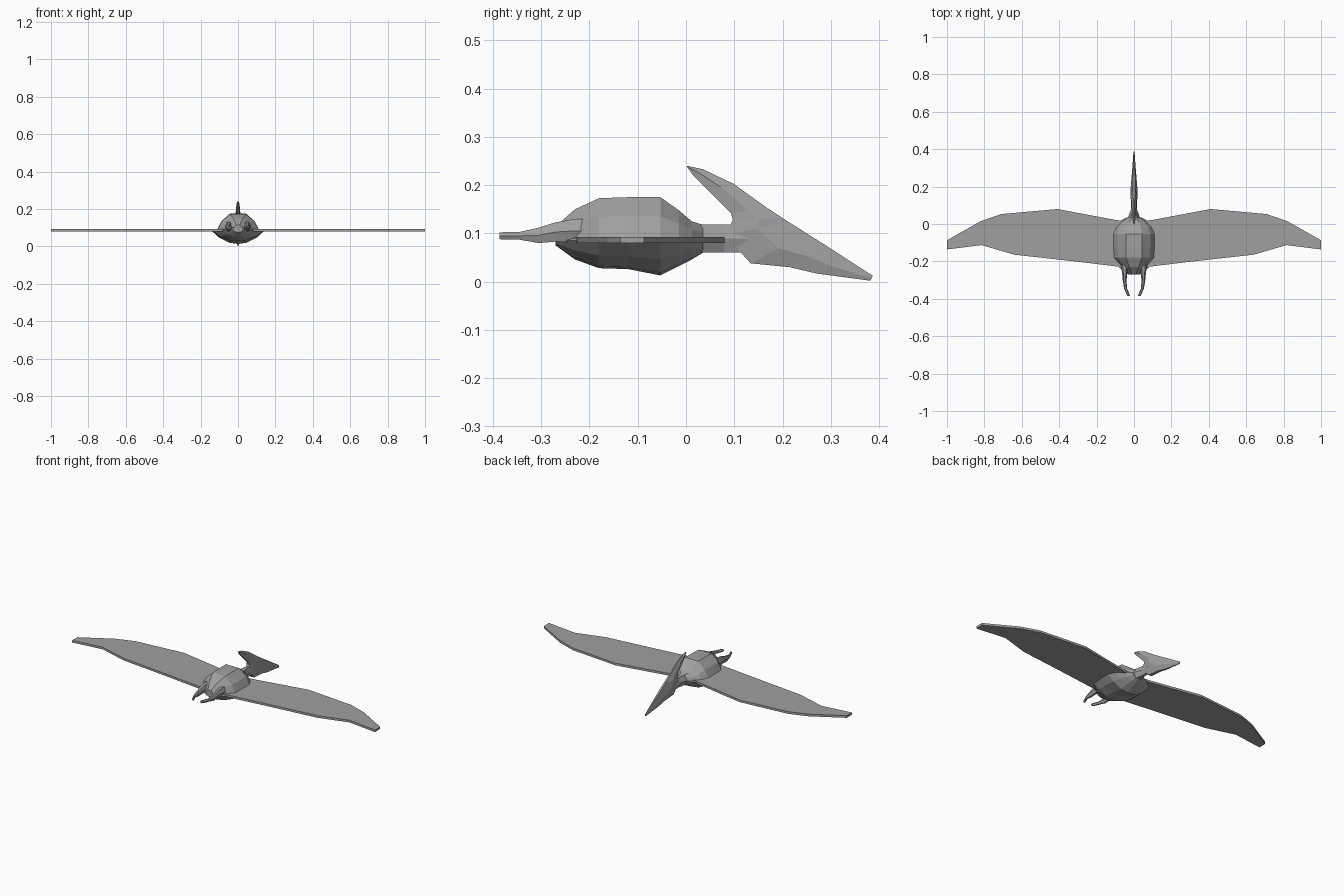
import bpy

grey = bpy.data.materials.new("stone grey")
grey.diffuse_color = (0.35, 0.35, 0.35, 1)


def make(name, verts, faces):
    """Create a flat-shaded object with outward normals."""
    import bmesh
    mesh = bpy.data.meshes.new(name)
    mesh.from_pydata(verts, [], faces)
    bm = bmesh.new()
    bm.from_mesh(mesh)
    bmesh.ops.remove_doubles(bm, verts=bm.verts, dist=0.0002)
    bmesh.ops.recalc_face_normals(bm, faces=bm.faces)
    bm.to_mesh(mesh)
    bm.free()
    mesh.materials.append(grey)
    obj = bpy.data.objects.new(name, mesh)
    bpy.context.collection.objects.link(obj)
    return obj


def loft(name, rings):
    """Skin a list of equal-length closed rings and cap both ends."""
    n = len(rings[0])
    verts = [v for r in rings for v in r]
    faces = [(i * n + j, i * n + (j + 1) % n, (i + 1) * n + (j + 1) % n, (i + 1) * n + j)
             for i in range(len(rings) - 1) for j in range(n)]
    faces += [tuple(range(n)), tuple(range(len(verts) - n, len(verts)))]
    return make(name, verts, faces)


def mirrored(half):
    """Close a half profile of (x, z) points across x = 0."""
    return half + [(-x, z) for x, z in reversed(half) if x > 0]


# Body: faceted loft, flat on top with a wide keel-shaped belly
MID = 0.087
half_body = [(0.043, 1), (0.088, 0.55), (0.11, 0.06), (0.142, -0.04),
             (0.1, -0.55), (0.045, -0.92), (0, -1)]
stations = [  # y, width factor, top z, bottom z
    (-0.27, 0.22, 0.115, 0.075), (-0.23, 0.58, 0.15, 0.046), (-0.18, 0.97, 0.173, 0.028),
    (-0.12, 1, 0.175, 0.026), (-0.053, 1, 0.175, 0.013), (-0.015, 0.85, 0.148, 0.032),
    (0.012, 0.6, 0.125, 0.046), (0.035, 0.28, 0.118, 0.06)]
loft("body", [[(x * s, y, MID + t * ((top - MID) if t > 0 else (MID - bottom)))
               for x, t in mirrored(half_body)] for y, s, top, bottom in stations])

# Neck: tapering six-sided tube
neck_half = [(0.5, 1), (1, 0), (0.5, -1)]
loft("neck", [[(x * w, y, 0.089 + z * 0.029) for x, z in mirrored(neck_half)]
              for y, w in [(0.0, 0.05), (0.03, 0.033), (0.08, 0.016), (0.13, 0.016)]])

# Head: thin blade running from crest tip to beak tip
head = [  # upper y, z, lower y, z, half thickness
    (0.002, 0.240, 0.002, 0.238, 0.004), (0.035, 0.233, 0.015, 0.220, 0.008),
    (0.098, 0.203, 0.045, 0.190, 0.011), (0.165, 0.155, 0.093, 0.142, 0.015),
    (0.200, 0.132, 0.097, 0.128, 0.018), (0.212, 0.124, 0.083, 0.098, 0.019),
    (0.230, 0.113, 0.114, 0.060, 0.019), (0.250, 0.100, 0.134, 0.038, 0.018),
    (0.290, 0.075, 0.215, 0.030, 0.013), (0.330, 0.049, 0.270, 0.017, 0.009),
    (0.387, 0.012, 0.382, 0.002, 0.003)]
rings = []
for uy, uz, ly, lz, w in head:
    ring = []
    for side, f in [(0.3, 0), (1, 0.5), (0.6, 1), (-0.6, 1), (-1, 0.5), (-0.3, 0)]:
        ring.append((side * w, uy + (ly - uy) * f, uz + (lz - uz) * f))
    rings.append(ring)
loft("head", rings)

# Wings: thin flat slabs
outline = [(0.03, 0.012), (0.1, 0.022), (0.41, 0.08), (0.71, 0.053), (0.82, 0.015),
           (1, -0.087), (1, -0.136), (0.815, -0.113), (0.64, -0.164), (0.315, -0.2),
           (0.1, -0.226), (0.03, -0.23)]
# Legs: bent trailing limbs
leg = [  # x, y, z, half width, half height
    (0.048, -0.20, 0.105, 0.022, 0.026), (0.05, -0.235, 0.105, 0.018, 0.024),
    (0.05, -0.27, 0.103, 0.013, 0.020), (0.05, -0.305, 0.096, 0.010, 0.016),
    (0.045, -0.345, 0.095, 0.008, 0.008), (0.034, -0.370, 0.095, 0.008, 0.008),
    (0.027, -0.386, 0.095, 0.007, 0.007)]
corners = [(0.5, 1), (1, 0), (0.5, -1), (-0.5, -1), (-1, 0), (-0.5, 1)]
for label, s in (("right", 1), ("left", -1)):
    loft(label + "_wing", [[(s * x, y, z) for x, y in outline] for z in (0.08, 0.093)])
    loft(label + "_leg", [[(s * (x + a * w), y, z + b * h) for a, b in corners]
                          for x, y, z, w, h in leg])
